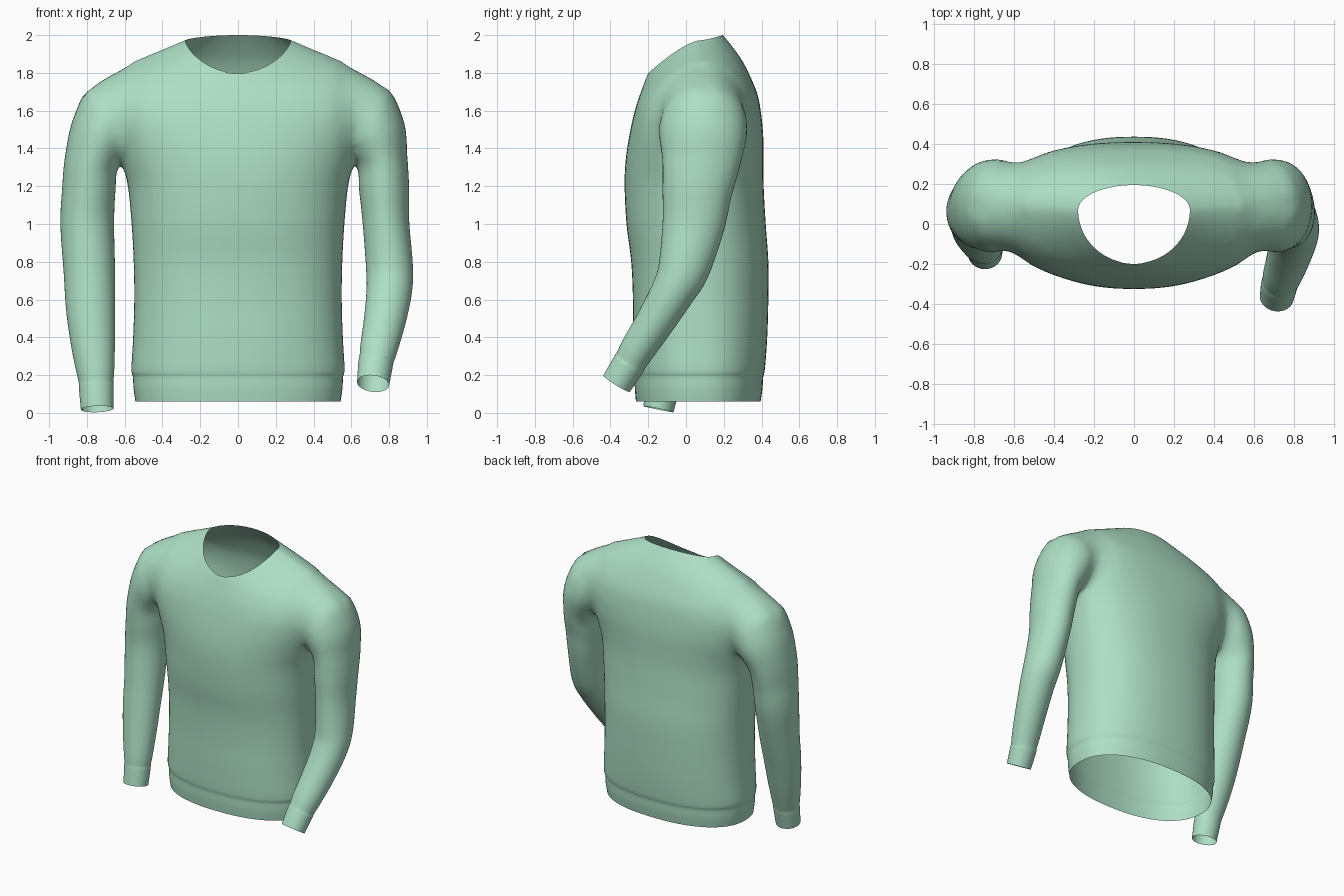
import bpy, bmesh, math
from mathutils import Vector

if "Cube" in bpy.data.objects:
    bpy.data.objects.remove(bpy.data.objects["Cube"])


def spline(rows, steps):
    """Catmull-Rom through rows of numbers."""
    out = []
    for i in range(len(rows) - 1):
        p = [rows[max(0, min(len(rows) - 1, i + k))] for k in (-1, 0, 1, 2)]
        for s in range(steps):
            t = s / steps
            out.append([0.5 * (2 * b + (c - a) * t + (2 * a - 5 * b + 4 * c - d) * t * t
                               + (3 * b - a - 3 * c + d) * t ** 3) for a, b, c, d in zip(*p)])
    out.append(list(rows[-1]))
    return out


def loft(name, rings, index):
    """Skin a list of rings; the end caps get slot 2 so they can be removed later."""
    bm = bmesh.new()
    vs = [[bm.verts.new(p) for p in r] for r in rings]
    n = len(vs[0])
    for a, b in zip(vs, vs[1:]):
        for i in range(n):
            j = (i + 1) % n
            bm.faces.new((a[i], a[j], b[j], b[i])).material_index = index
    for r in (vs[0], vs[-1]):
        bm.faces.new(r).material_index = 2
    bmesh.ops.recalc_face_normals(bm, faces=bm.faces)
    me = bpy.data.meshes.new(name)
    bm.to_mesh(me)
    bm.free()
    for _ in range(3):
        me.materials.append(green)
    ob = bpy.data.objects.new(name, me)
    bpy.context.collection.objects.link(ob)
    return ob


def spow(v, e):
    return math.copysign(abs(v) ** e, v)


def torso_ring(row, n=96):
    w, ys, yf, yb, zs, zf, zb, e = row
    pts = []
    for i in range(n):
        a = 2 * math.pi * i / n
        x, s = w * spow(math.cos(a), 2 / e), spow(math.sin(a), 2 / e)
        k = abs(s)
        pts.append((x, ys + k * ((yb if s > 0 else yf) - ys),
                    zs + k ** 1.4 * ((zb if s > 0 else zf) - zs)))
    return pts


def sleeve_rings(rows, n=48):
    rows = spline(rows, 6)
    c = [Vector(r[:3]) for r in rows]
    rings = []
    for i, r in enumerate(rows):
        t = (c[min(i + 1, len(c) - 1)] - c[max(i - 1, 0)]).normalized()
        d = Vector((0, 1, 0))
        d = (d - t * d.dot(t)).normalized()
        s = t.cross(d)
        rings.append([c[i] + s * (r[3] * math.cos(2 * math.pi * k / n))
                      + d * (r[4] * math.sin(2 * math.pi * k / n)) for k in range(n)])
    return rings


green = bpy.data.materials.new("soft_green")
green.diffuse_color = (0.42, 0.735, 0.56, 1)
green.use_nodes = True
green.node_tree.nodes["Principled BSDF"].inputs["Base Color"].default_value = green.diffuse_color

# Torso: half width, side y, front y, back y, side z, front z, back z, roundness
body = [(w, 0.07, f, b, z, z, z, e) for w, f, b, z, e in (
    (.543, -.265, .395, .06, 2.3), (.553, -.271, .405, .13, 2.3), (.556, -.272, .409, .19, 2.3),
    (.564, -.278, .418, .235, 2.3), (.555, -.281, .430, .40, 2.3),
    (.549, -.281, .436, .60, 2.3), (.552, -.290, .436, .80, 2.3), (.563, -.315, .422, 1.0, 2.3),
    (.583, -.325, .411, 1.2, 2.3), (.620, -.320, .410, 1.33, 2.35))]
body += [
    (.665, .08, -.305, .409, 1.46, 1.44, 1.46, 2.45),
    (.700, .085, -.283, .398, 1.60, 1.55, 1.58, 2.5),
    (.690, .09, -.262, .380, 1.735, 1.63, 1.68, 2.35),
    (.61, .09, -.242, .345, 1.828, 1.69, 1.77, 2.2),
    (.50, .085, -.225, .300, 1.880, 1.735, 1.86, 2.1),
    (.385, .08, -.211, .248, 1.928, 1.772, 1.935, 2.0),
    (.28, .07, -.198, .195, 1.972, 1.80, 2.0, 2.0)]
torso = loft("sweater", [torso_ring(r) for r in spline(body, 5)], 0)

# Sleeves: x, y, z, sideways radius, front-to-back radius
shoulder = [(.46, .09, 1.645, .17, .20), (.61, .09, 1.587, .222, .222),
            (.71, .09, 1.475, .185, .232)]
bent = shoulder + [
    (.762, .08, 1.33, .137, .207),
    (.774, .06, 1.18, .132, .185), (.784, .04, 1.0, .123, .165), (.802, -.01, .77, .124, .137),
    (.800, -.07, .64, .120, .116), (.775, -.165, .48, .110, .102), (.745, -.255, .34, .099, .092),
    (.733, -.290, .28, .091, .086), (.728, -.305, .255, .092, .087), (.715, -.367, .155, .085, .083)]
relaxed = shoulder + [
    (.774, .08, 1.33, .145, .207),
    (.790, .07, 1.18, .141, .185), (.798, .06, 1.0, .142, .165), (.787, .015, .75, .136, .140),
    (.780, -.03, .55, .130, .122), (.768, -.07, .37, .117, .108), (.755, -.105, .22, .100, .094),
    (.751, -.117, .16, .091, .087), (.750, -.122, .135, .092, .087), (.746, -.143, .03, .086, .082)]
relaxed[-1] = (.746, -.146, .02, .086, .082)
for rows, side in ((bent, 1), (relaxed, -1)):
    sleeve = loft("sleeve_cutter", sleeve_rings([(r[0] * side,) + r[1:] for r in rows]), 1)
    mod = torso.modifiers.new("join", 'BOOLEAN')
    mod.operation, mod.solver, mod.object = 'UNION', 'EXACT', sleeve
    sleeve.hide_render = True

joined = bpy.data.meshes.new_from_object(torso.evaluated_get(bpy.context.evaluated_depsgraph_get()))
torso.modifiers.clear()
torso.data = joined
for ob in [o for o in bpy.data.objects if o != torso]:
    bpy.data.objects.remove(ob)

# Open the neck, hem and cuffs, then soften the shoulder seams
bm = bmesh.new()
bm.from_mesh(joined)
bmesh.ops.delete(bm, geom=[f for f in bm.faces if f.material_index == 2], context='FACES')
bmesh.ops.remove_doubles(bm, verts=bm.verts, dist=0.005)
seam = {v for e in bm.edges if len({f.material_index for f in e.link_faces}) > 1 for v in e.verts}
for _ in range(4):
    seam |= {e.other_vert(v) for v in seam for e in v.link_edges}
for _ in range(14):
    bmesh.ops.smooth_vert(bm, verts=[v for v in seam if not v.is_boundary], factor=0.5,
                          use_axis_x=True, use_axis_y=True, use_axis_z=True)
for f in bm.faces:
    f.material_index = 0
    f.smooth = True
bm.to_mesh(joined)
bm.free()
joined.materials.clear()
joined.materials.append(green)
